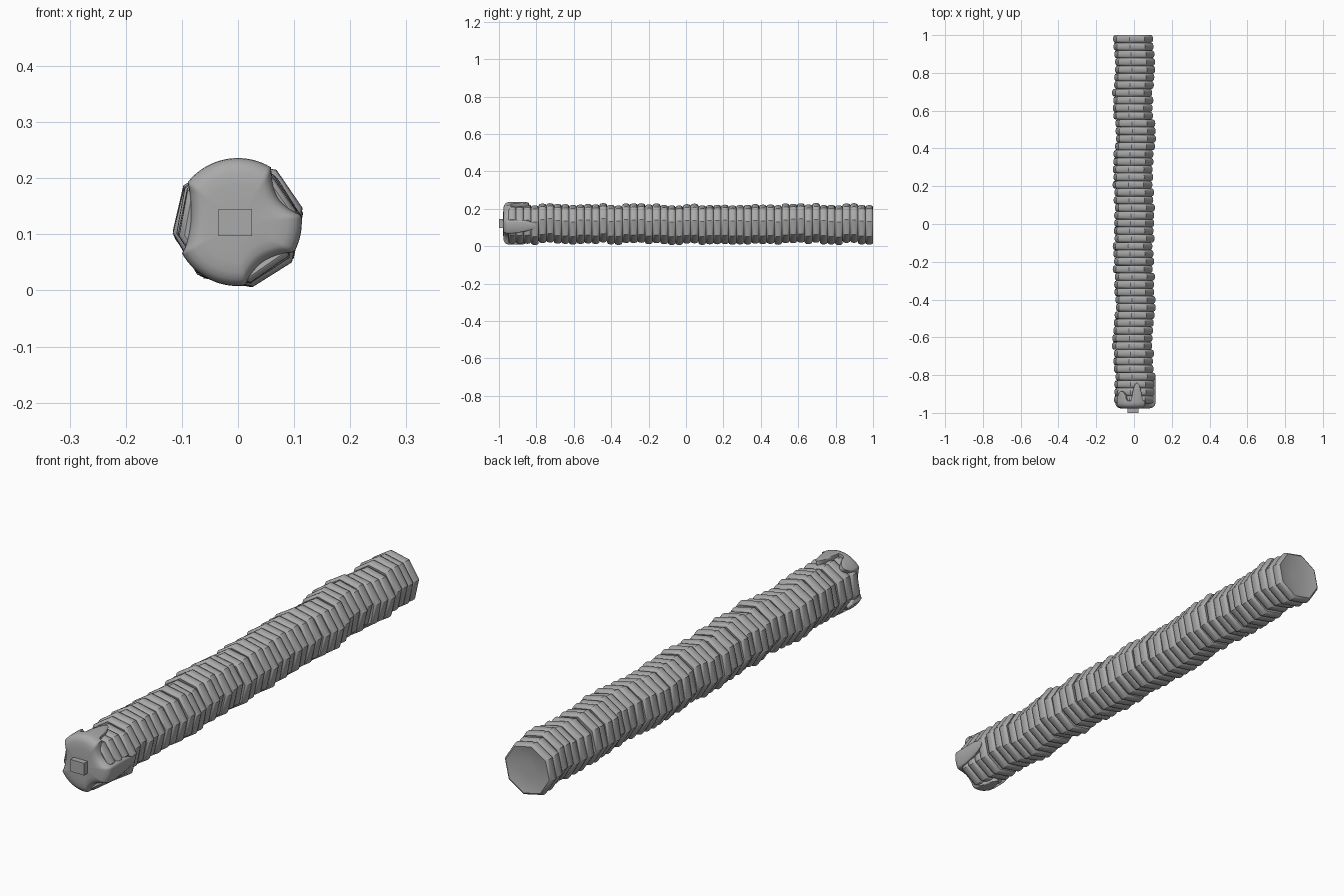
import bpy, bmesh, math, random
from mathutils import Vector

cube = bpy.data.objects.get("Cube")
if cube:
    bpy.data.objects.remove(cube)
random.seed(11)

grey = bpy.data.materials.new("plain grey")
grey.use_nodes = True
grey.diffuse_color = (0.4, 0.4, 0.4, 1)
grey.node_tree.nodes["Principled BSDF"].inputs["Base Color"].default_value = (0.4, 0.4, 0.4, 1)

CZ = 0.118          # height of the stack axis
START, END, COUNT = -0.95, 1.0, 48
HALF = (END - START) / COUNT / 2


def finish(bm, name, angle):
    bmesh.ops.recalc_face_normals(bm, faces=bm.faces)
    mesh = bpy.data.meshes.new(name)
    bm.to_mesh(mesh)
    bm.free()
    mesh.materials.append(grey)
    obj = bpy.data.objects.new(name, mesh)
    bpy.context.collection.objects.link(obj)
    bpy.ops.object.select_all(action="DESELECT")
    obj.select_set(True)
    bpy.context.view_layer.objects.active = obj
    bpy.ops.object.shade_smooth_by_angle(angle=math.radians(angle))
    return obj


def skin(rings, name, angle):
    """Join equal rings of points around the axis and close both ends."""
    bm = bmesh.new()
    loops = [[bm.verts.new(p) for p in ring] for ring in rings]
    n = len(loops[0])
    for a, b in zip(loops, loops[1:]):
        for i in range(n):
            j = (i + 1) % n
            bm.faces.new((a[i], a[j], b[j], b[i]))
    for loop in (loops[0], loops[-1]):
        mid = sum((v.co for v in loop), Vector()) / n
        hub = bm.verts.new(mid)
        for i in range(n):
            bm.faces.new((loop[i], loop[(i + 1) % n], hub))
    return finish(bm, name, angle)


# Eight-sided discs with bulging rims and dished faces, stacked unevenly
half_profile = [(0.03, 0.6), (0.065, 0.68), (0.086, 0.88), (0.097, 1.0),
                (0.103, 0.82), (0.1065, 0.45)]
profile = [(r, -h) for r, h in half_profile] + [(0.1075, 0)]
profile += [(r, h) for r, h in reversed(half_profile)]
for k in range(COUNT):
    y = START + HALF * (2 * k + 1)
    dx = 0.005 * math.sin(k * 0.6) + random.uniform(-0.006, 0.006)
    dz = random.uniform(-0.007, 0.007)
    turn = math.radians(10.5 + random.uniform(-2, 2))
    rings = []
    for r, h in profile:
        rings.append([(dx + r * math.cos(turn + i * math.tau / 8), y + h * HALF,
                       CZ + dz + r * math.sin(turn + i * math.tau / 8)) for i in range(8)])
    skin(rings, f"disc_{k + 1:02d}", 35)


# Melted cap: bites show the discs, drips run back along the stack
def away(a, b):
    return abs((a - b + 180) % 360 - 180)


bites = [(34, 25), (174, 33), (305, 28)]                      # angle, half width
drips = [(82, 15, -0.84), (126, 17, -0.885), (-5, 22, -0.80),
         (215, 16, -0.89), (258, 18, -0.86)]                  # angle, half width, tip


def rim_radius(a):
    r = 0.114 + 0.004 * math.cos(math.radians(a - 95))
    for c, w in bites:
        r -= 0.030 * max(0, 1 - (away(a, c) / w) ** 2) ** 0.7
    return r


def drip_end(a):
    end = -0.935
    for c, w, tip in drips:
        end = max(end, -0.935 + (tip + 0.935) * max(0, 1 - (away(a, c) / w) ** 2) ** 0.8)
    return end


def cap_ring(shape):
    ring = []
    for i in range(144):
        a = i * 2.5
        r, y = shape(rim_radius(a), drip_end(a))
        ring.append((r * math.cos(math.radians(a)), y, CZ + r * math.sin(math.radians(a))))
    return ring


shapes = [lambda r, e: (r * 0.3, -0.978), lambda r, e: (r * 0.6, -0.977),
          lambda r, e: (r * 0.78, -0.975), lambda r, e: (r * 0.89, -0.970),
          lambda r, e: (r * 0.96, -0.962), lambda r, e: (r * 0.99, -0.952),
          lambda r, e: (r, -0.942)]
for t in (0.3, 0.6, 0.85):
    shapes.append(lambda r, e, t=t: (r, -0.942 + t * (e + 0.942)))
shapes += [lambda r, e: (r - 0.002, e - 0.001), lambda r, e: (r - 0.008, e),
           lambda r, e: (min(r - 0.012, 0.088), e - 0.002), lambda r, e: (0.06, -0.94)]
skin([cap_ring(s) for s in shapes], "melted_cap", 50)

# Square stub on the front
bm = bmesh.new()
bmesh.ops.create_cube(bm, size=1)
for v in bm.verts:
    v.co = Vector((v.co.x * 0.06 - 0.005, v.co.y * 0.03 - 0.985, v.co.z * 0.048 + 0.121))
finish(bm, "front_stub", 30)
